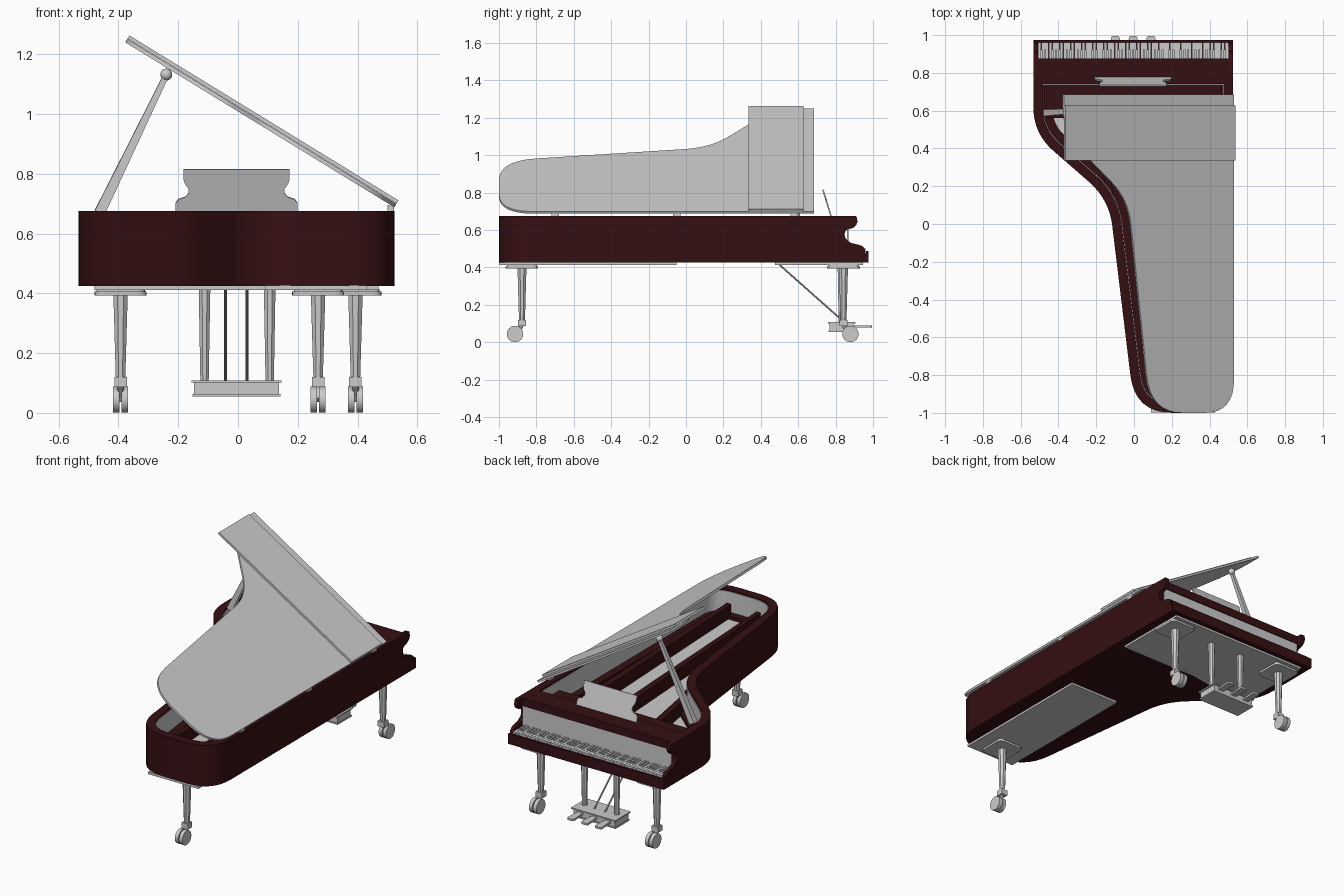
import bpy, bmesh
from math import radians, cos
from mathutils import Matrix, Vector

if "Cube" in bpy.data.objects:
    bpy.data.objects.remove(bpy.data.objects["Cube"])

RED = bpy.data.materials.new("dark_mahogany")
RED.diffuse_color = (0.037, 0.005, 0.006, 1)
RED.use_nodes = True
RED.node_tree.nodes["Principled BSDF"].inputs["Base Color"].default_value = RED.diffuse_color
SIDE = Matrix(((0, 0, 1, 0), (1, 0, 0, 0), (0, 1, 0, 0), (0, 0, 0, 1)))  # profile in y-z, depth in x


def finish(name, bm, mat=None):
    bmesh.ops.recalc_face_normals(bm, faces=bm.faces)
    me = bpy.data.meshes.new(name)
    bm.to_mesh(me)
    bm.free()
    ob = bpy.data.objects.new(name, me)
    bpy.context.collection.objects.link(ob)
    if mat:
        me.materials.append(mat)
    return ob


def prism(name, pts, z0, z1, mat=None, hole=None, m=Matrix()):
    """Extrude an outline, optionally as a ring around a matching inner outline."""
    bm = bmesh.new()
    loops = [[[bm.verts.new((x, y, z)) for x, y in p] for z in (z0, z1)] for p in (pts, hole) if p]
    n = len(pts)
    for lo, hi in loops:
        for i in range(n):
            j = (i + 1) % n
            bm.faces.new((lo[i], lo[j], hi[j], hi[i]))
    for k in (0, 1):
        if hole:
            a, b = loops[0][k], loops[1][k]
            for i in range(n):
                j = (i + 1) % n
                bm.faces.new((a[i], a[j], b[j], b[i]))
        else:
            bm.faces.new(loops[0][k])
    bm.transform(m)
    return finish(name, bm, mat)


def box(name, x0, x1, y0, y1, z0, z1, mat=None):
    return prism(name, [(x0, y0), (x1, y0), (x1, y1), (x0, y1)], z0, z1, mat)


def rod(name, a, b, r0, r1, seg=8, mat=None):
    a, b = Vector(a), Vector(b)
    bm = bmesh.new()
    bmesh.ops.create_cone(bm, cap_ends=True, segments=seg, radius1=r0, radius2=r1, depth=(b - a).length)
    rot = (b - a).to_track_quat('Z', 'Y').to_matrix().to_4x4()
    bm.transform(Matrix.Translation((a + b) / 2) @ rot @ Matrix.Rotation(radians(180 / seg), 4, 'Z'))
    return finish(name, bm, mat)


def fillet(corners, n=8):
    """Round each (x, y, trim) corner with a quadratic curve."""
    out = []
    for i, (x, y, d) in enumerate(corners):
        p = Vector((x, y))
        if not d:
            out.append(p)
            continue
        a = p + (Vector(corners[i - 1][:2]) - p).normalized() * d
        b = p + (Vector(corners[(i + 1) % len(corners)][:2]) - p).normalized() * d
        out += [a * (1 - t) ** 2 + p * 2 * t * (1 - t) + b * t * t for t in (k / n for k in range(n + 1))]
    return out


def inset(pts, d):
    res = []
    for i, p in enumerate(pts):
        e0 = (p - pts[i - 1]).normalized()
        e1 = (pts[(i + 1) % len(pts)] - p).normalized()
        n0, n1 = Vector((e0.y, -e0.x)), Vector((e1.y, -e1.x))
        m = (n0 + n1).normalized()
        res.append(p + m * d / m.dot(n0))
    return res


def outline(front):
    return fillet([(.523, front, 0), (.523, -1, .18), (.005, -1, .2), (-.132, .13, .14),
                   (-.533, .48, .14), (-.533, front, 0)])


# Case: rim, floor, grey liner and soundboard
case = outline(.79)
inner = inset(case, .05)
liner = inset(case, .054)
prism("case_rim", case, .425, .675, RED, inner)
prism("case_bottom", inner, .425, .44, RED)
prism("inner_liner", inner, .44, .665, None, liner)
prism("soundboard", liner, .44, .52)
prism("plate_edge", liner, .52, .54, RED, inset(case, .1))
box("pin_block", -.475, .465, .56, .738, .52, .61, RED)
for x0, x1, y1 in ((-.2, -.01, -.5), (.08, .16, -.93), (.3, .36, -.93)):
    prism("plate_strut", [(x0 - .02, .57), (x0 + .02, .57), (x1 + .015, y1), (x1 - .015, y1)], .52, .6, RED)

# Keyboard end: scrolled cheeks, key bed, fallboard and shelf
cheek = [(.78, .425), (.965, .425), (.965, .457), (.96, .463), (.955, .5), (.945, .512), (.928, .52),
         (.885, .53), (.864, .543), (.852, .557), (.848, .575), (.85, .59), (.858, .6), (.895, .612),
         (.91, .625), (.917, .645), (.912, .671), (.905, .675), (.78, .675)]
prism("cheek_right", cheek, .5, .523, RED, m=SIDE)
prism("cheek_left", cheek, -.533, -.51, RED, m=SIDE)
box("key_bed", -.51, .5, .79, .962, .425, .475, RED)
box("key_slip", -.533, .523, .962, .975, .425, .488, RED)
box("fallboard", -.51, .5, .862, .87, .475, .625)
box("music_shelf", -.51, .5, .79, .875, .625, .675, RED)

# Keys
kw = 1.01 / 52
for i in range(52):
    x = -.51 + i * kw
    box("white_key", x + .0008, x + kw - .0008, .87, .961, .475, .5)
    if i and (51 - i) % 7 not in (2, 6):
        box("black_key", x - .0055, x + .0055, .87, .925, .49, .511)

# Music desk, leaning back
half = [(.178, .147), (.178, .113), (.172, .095), (.161, .08), (.161, .062), (.172, .05), (.195, .042),
        (.204, .028), (.204, 0)]
desk = half + [(-x, y) for x, y in reversed(half)]
prism("music_desk", desk, -.004, .004, m=Matrix.Translation((-.005, .775, .675)) @ Matrix.Rotation(radians(107), 4, 'X'))

# Raised lid with folded front flap, hinged on the straight side
ANG = radians(31.5)
LID = Matrix.Translation((.523, 0, .688)) @ Matrix.Rotation(ANG, 4, 'Y') @ Matrix.Translation((-.523, 0, 0))
prism("lid", outline(.685), 0, .013, m=LID)
prism("lid_flap", [(-.533, .335), (.523, .335), (.523, .627), (-.533, .627)], .014, .027, m=LID)
for y in (-.7, -.05, .58):
    box("lid_hinge", .5, .522, y - .02, y + .02, .673, .695)

# Prop stick
rod("prop_stick", (-.463, .59, .67), (-.24, .6, 1.13), .025, .013, 4)
bm = bmesh.new()
bmesh.ops.create_uvsphere(bm, u_segments=16, v_segments=10, radius=.02)
bm.transform(Matrix.Translation((-.24, .6, 1.132)))
finish("prop_ball", bm)

# Underside plates
box("key_bed_plate", -.48, .47, .475, .945, .412, .426)
box("tail_plate", .09, .43, -.998, -.05, .412, .426)


# Legs with mounting pad, cuff and twin-wheel caster
def leg(name, x, y, s):
    h, r = .087, .03
    pad = fillet([(x - h, y - h, r), (x - h, y + h, r), (x + h, y + h, r), (x + h, y - h, r)], 4)
    prism(name + "_pad", inset(pad, .006), .405, .414)
    prism(name + "_pad_lower", pad, .393, .406)
    rod(name, (x, y, .11), (x, y, .395), .017, .026, 8)
    box(name + "_cuff", x - .021, x + .021, y - .021, y + .021, .086, .12)
    rod(name + "_fork", (x, y, .09), (x, y + s * .037, .043), .012, .012)
    for o in (-.014, .014):
        rod(name + "_wheel", (x + o - .011, y + s * .037, .044), (x + o + .011, y + s * .037, .044), .044, .044, 20)


leg("front_leg_right", .393, .842, 1)
leg("front_leg_left", -.393, .842, 1)
leg("tail_leg", .268, -.877, -1)

# Pedal lyre
for x in (-.112, .106):
    rod("lyre_post", (x, .83, .1), (x, .83, .415), .015, .021, 8)
box("pedal_box_top", -.155, .145, .758, .905, .101, .109)
box("pedal_box", -.147, .137, .768, .895, .062, .102)
box("pedal_box_base", -.152, .142, .762, .9, .055, .063)
for x in (-.098, -.005, .09):
    prism("pedal", fillet([(x - .016, .88, 0), (x - .024, .995, .015), (x + .024, .995, .015), (x + .016, .88, 0)], 4), .078, .09)
for x in (-.042, .03):
    rod("lyre_brace", (x, .5, .414), (x, .845, .108), .005, .005)

# Shading
bpy.ops.object.select_all(action='SELECT')
bpy.context.view_layer.objects.active = bpy.context.selected_objects[0]
bpy.ops.object.shade_smooth_by_angle(angle=radians(30))
